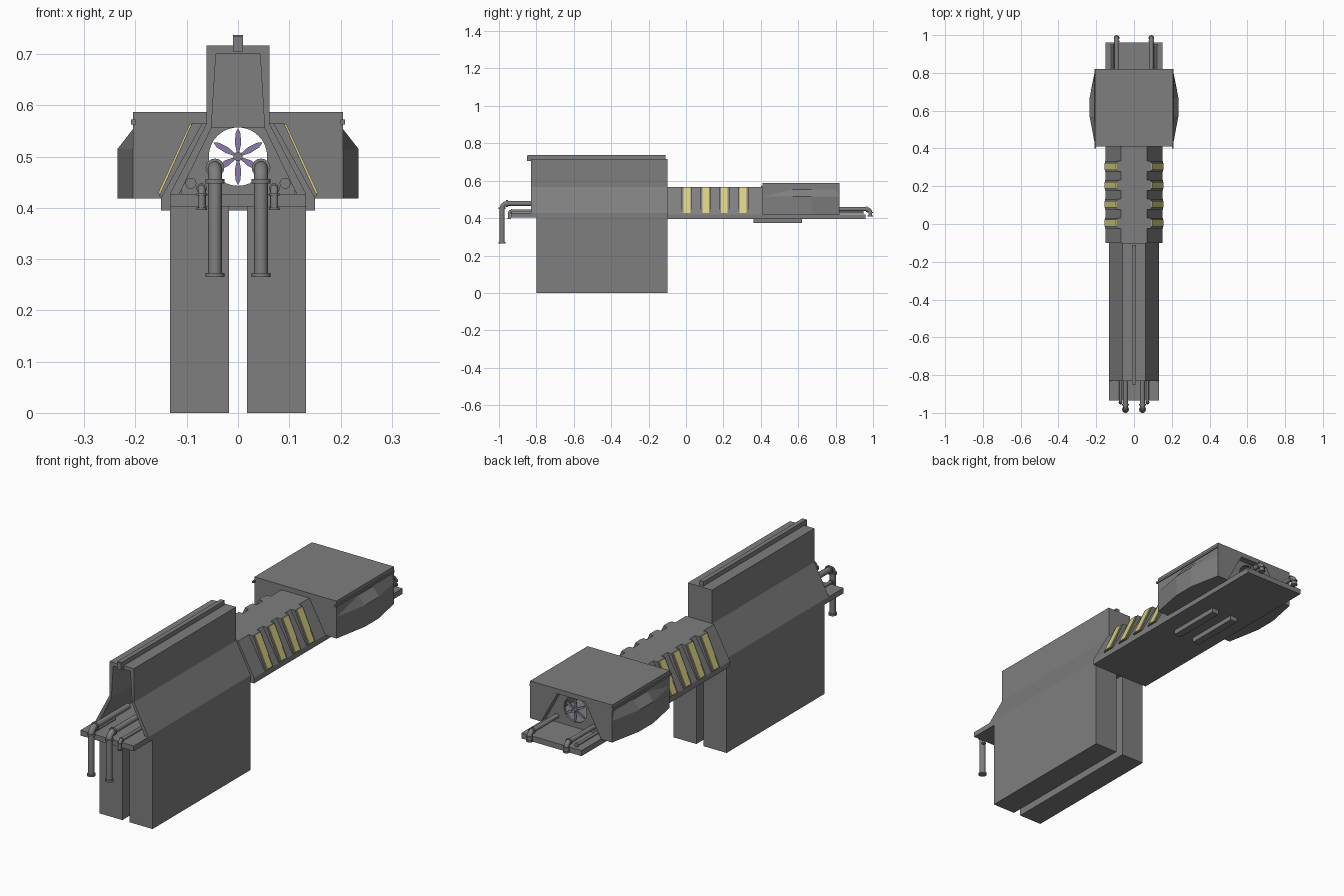
import bpy, bmesh, math
from mathutils import Vector, Matrix

old = bpy.data.objects.get("Cube")
if old:
    bpy.data.objects.remove(old)


def material(name, r, g, b):
    m = bpy.data.materials.new(name)
    m.use_nodes = True
    m.diffuse_color = (r, g, b, 1)
    bsdf = m.node_tree.nodes["Principled BSDF"]
    bsdf.inputs["Base Color"].default_value = (r, g, b, 1)
    bsdf.inputs["Roughness"].default_value = 0.7
    return m


GREY = material("hull grey", 0.21, 0.21, 0.21)
YELLOW = material("window yellow", 0.68, 0.62, 0.22)
PURPLE = material("blade purple", 0.28, 0.2, 0.4)


def finish(name, bm, mat=GREY, mirror=False):
    bmesh.ops.recalc_face_normals(bm, faces=bm.faces)
    mesh = bpy.data.meshes.new(name)
    bm.to_mesh(mesh)
    bm.free()
    mesh.materials.append(mat)
    ob = bpy.data.objects.new(name, mesh)
    bpy.context.collection.objects.link(ob)
    if mirror:
        ob.modifiers.new("mirror", 'MIRROR').use_clip = True
    return ob


def prism(name, profile, y0, y1, mat=GREY, mirror=False):
    """Extrude an (x, z) outline along y."""
    bm = bmesh.new()
    face = bm.faces.new([bm.verts.new((x, y0, z)) for x, z in profile])
    out = bmesh.ops.extrude_face_region(bm, geom=[face])
    moved = [v for v in out["geom"] if isinstance(v, bmesh.types.BMVert)]
    bmesh.ops.translate(bm, verts=moved, vec=(0, y1 - y0, 0))
    return finish(name, bm, mat, mirror)


def box(name, x0, x1, y0, y1, z0, z1, mirror=False):
    return prism(name, [(x0, z0), (x1, z0), (x1, z1), (x0, z1)], y0, y1, GREY, mirror)


def arch(name, outer, inner, y0, y1):
    """Half outlines run bottom to top; the arch is mirrored around x = 0."""
    right = outer + [(0, outer[-1][1]), (0, inner[-1][1])] + inner[::-1]
    return prism(name, right, y0, y1, GREY, True)


def smooth(ob):
    bpy.ops.object.select_all(action='DESELECT')
    ob.select_set(True)
    bpy.context.view_layer.objects.active = ob
    bpy.ops.object.shade_smooth_by_angle(angle=math.radians(40))


def pipe(name, points, radius, bend):
    """Tube along points with rounded elbows, flanges at the elbows and the end."""
    pts = [Vector(p) for p in points]
    path, collars = [pts[0]], []
    for a, b, c in zip(pts, pts[1:], pts[2:]):
        u, w = (a - b).normalized(), (c - b).normalized()
        centre = b + (u + w) * bend
        for i in range(7):
            t = i / 6 * math.pi / 2
            path.append(centre - w * bend * math.cos(t) - u * bend * math.sin(t))
        collars += [(b + u * bend, u), (b + w * bend, w)]
    path.append(pts[-1])
    end = (pts[-2] - pts[-1]).normalized()
    collars.append((pts[-1] + end * radius * 0.3, end))
    curve = bpy.data.curves.new(name, 'CURVE')
    curve.dimensions = '3D'
    curve.bevel_depth = radius
    curve.bevel_resolution = 3
    curve.use_fill_caps = True
    spline = curve.splines.new('POLY')
    spline.points.add(len(path) - 1)
    for sp, p in zip(spline.points, path):
        sp.co = (*p, 1)
    tmp = bpy.data.objects.new(name + "_path", curve)
    bpy.context.collection.objects.link(tmp)
    graph = bpy.context.evaluated_depsgraph_get()
    bm = bmesh.new()
    bm.from_mesh(bpy.data.meshes.new_from_object(tmp.evaluated_get(graph)))
    bpy.data.objects.remove(tmp)
    for p, d in collars:
        rot = d.to_track_quat('Z', 'Y').to_matrix().to_4x4()
        bmesh.ops.create_cone(bm, cap_ends=True, segments=16, radius1=radius * 1.35,
                              radius2=radius * 1.35, depth=radius * 0.6,
                              matrix=Matrix.Translation(p) @ rot)
    smooth(finish(name, bm))


# Front hall: two tall blocks carrying a hollow, sloped upper part
box("hall_block", 0.018, 0.133, -0.80, -0.10, 0, 0.41, mirror=True)
box("hall_floor", -0.133, 0.133, -0.935, -0.10, 0.403, 0.427)
hall_outer = [(0.133, 0.42), (0.133, 0.427), (0.061, 0.565), (0.061, 0.717)]
tunnel = [(0.133, 0.42), (0.058, 0.557)]
arch("hall_shell", hall_outer, [(0.118, 0.42), (0.052, 0.555), (0.043, 0.70)], -0.83, -0.12)
arch("hall_back_wall", hall_outer, [(0.12, 0.42), (0.055, 0.557)], -0.12, -0.10)
box("roof_rail", -0.01, 0.01, -0.845, -0.11, 0.715, 0.737)
box("rail_hook", -0.01, 0.01, -0.85, -0.83, 0.705, 0.735)

# Connecting corridor with ribs and window plates
box("long_floor", -0.15, 0.15, -0.10, 0.96, 0.395, 0.42)
arch("corridor", [(0.15, 0.42), (0.07, 0.565)], tunnel, -0.10, 0.42)
for i in range(4):
    y = 0.005 + 0.1 * i
    prism("corridor_rib", [(0.14, 0.42), (0.154, 0.423), (0.09, 0.565), (0.065, 0.565)],
          y - 0.028, y + 0.028, GREY, True)
    prism("corridor_window", [(0.152, 0.427), (0.157, 0.427), (0.094, 0.564), (0.089, 0.564)],
          y - 0.018, y + 0.018, YELLOW, True)

# Rear hall with open tunnel
arch("rear_hall", [(0.205, 0.418), (0.205, 0.587)],
     [(0.15, 0.418), (0.07, 0.565)], 0.41, 0.82)
box("side_rail", 0.20, 0.209, 0.40, 0.82, 0.563, 0.572, mirror=True)

# Side bulges, widest halfway along, sloping in at the top
bm = bmesh.new()
rings = []
for y, x in ((0.41, 0.205), (0.57, 0.235), (0.67, 0.235), (0.82, 0.205)):
    rings.append([bm.verts.new((px, y, z)) for px, z in
                  ((0.19, 0.418), (x, 0.418), (x, 0.515), (0.2, 0.56))])
for a, b in zip(rings, rings[1:]):
    for k in range(4):
        bm.faces.new((a[k], a[(k + 1) % 4], b[(k + 1) % 4], b[k]))
bm.faces.new(rings[0])
bm.faces.new(rings[-1])
finish("side_bulge", bm, mirror=True)

# Bulkhead with a round opening for the fan
FAN = Vector((0, 0.79, 0.5))
arc = [(0.057 * math.sin(t), FAN.z - 0.057 * math.cos(t))
       for t in (math.pi * i / 16 for i in range(17))]
arc[0], arc[-1] = (0, arc[0][1]), (0, arc[-1][1])
prism("fan_bulkhead", [(0, 0.57), (0.07, 0.57), (0.15, 0.42), (0, 0.42)] + arc,
      FAN.y - 0.01, FAN.y, GREY, True)

# Fan: hub and six leaf-shaped blades
bm = bmesh.new()
bmesh.ops.create_cone(bm, cap_ends=True, segments=16, radius1=0.009, radius2=0.009, depth=0.03,
                      matrix=Matrix.Translation(FAN) @ Matrix.Rotation(math.pi / 2, 4, 'X'))
smooth(finish("fan_hub", bm))
for i in range(6):
    leaf = [(-0.002, 0.006), (0.002, 0.006), (0.006, 0.025), (0.005, 0.045),
            (0, 0.056), (-0.005, 0.045), (-0.006, 0.025)]
    blade = prism("fan_blade", leaf, -0.002, 0.002, PURPLE)
    blade.data.transform(Matrix.Translation(FAN) @ Matrix.Rotation(i * math.pi / 3, 4, 'Y'))

# Skids under the rear floor
box("under_skid", 0.035, 0.07, 0.36, 0.62, 0.373, 0.40, mirror=True)

# Pipes at both ends
for s in (-1, 1):
    pipe("front_main_pipe", [(s * 0.045, -0.72, 0.478), (s * 0.045, -0.983, 0.478),
                             (s * 0.045, -0.983, 0.265)], 0.0135, 0.026)
    pipe("front_small_pipe", [(s * 0.071, -0.78, 0.438), (s * 0.071, -0.945, 0.438),
                              (s * 0.071, -0.945, 0.396)], 0.0075, 0.012)
    pipe("rear_main_pipe", [(s * 0.092, 0.74, 0.448), (s * 0.092, 0.985, 0.448),
                            (s * 0.092, 0.985, 0.408)], 0.011, 0.018)
    pipe("rear_small_pipe", [(s * 0.116, 0.76, 0.432), (s * 0.116, 0.95, 0.432)], 0.007, 0.01)
